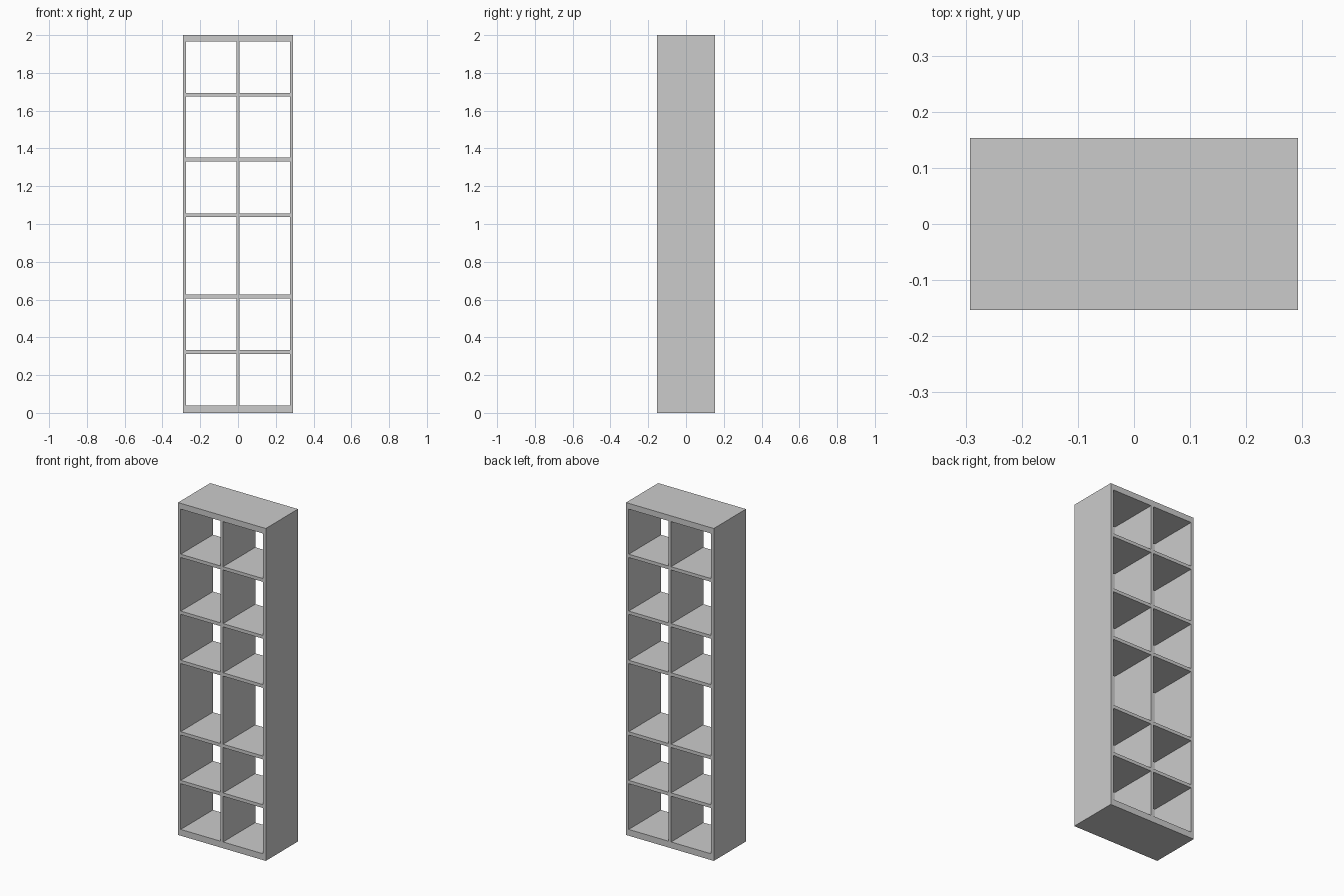
import bpy, bmesh

if "Cube" in bpy.data.objects:
    bpy.data.objects.remove(bpy.data.objects["Cube"])

HALF_W, HALF_D, HEIGHT = 0.292, 0.153, 2.0
SIDE, DIVIDER, SHELF = 0.018, 0.016, 0.02
BASE, TOP = 0.038, 0.035
SHELF_CENTRES = [0.323, 0.616, 1.046, 1.342, 1.684]

# Board edges across the front: even strips are boards, odd strips are openings
xs = [-HALF_W, -HALF_W + SIDE, -DIVIDER / 2, DIVIDER / 2, HALF_W - SIDE, HALF_W]
zs = [0, BASE]
for c in SHELF_CENTRES:
    zs += [c - SHELF / 2, c + SHELF / 2]
zs += [HEIGHT - TOP, HEIGHT]

# Front lattice of the shelf unit
bm = bmesh.new()
grid = [[bm.verts.new((x, -HALF_D, z)) for x in xs] for z in zs]
for j in range(len(zs) - 1):
    for i in range(len(xs) - 1):
        if i % 2 and j % 2:
            continue  # compartment opening
        bm.faces.new((grid[j][i], grid[j][i + 1], grid[j + 1][i + 1], grid[j + 1][i]))

# Push the lattice through the full depth, leaving the back open
front = bm.faces[:]
ext = bmesh.ops.extrude_face_region(bm, geom=front, use_keep_orig=True)
back = [g for g in ext["geom"] if isinstance(g, bmesh.types.BMVert)]
bmesh.ops.translate(bm, verts=back, vec=(0, 2 * HALF_D, 0))
bmesh.ops.recalc_face_normals(bm, faces=bm.faces[:])
# Merge coplanar strips into clean board faces
bmesh.ops.dissolve_limit(bm, angle_limit=0.01, verts=bm.verts[:],
                         edges=[e for e in bm.edges
                                if abs(e.verts[0].co.y - e.verts[1].co.y) > 0.1])

mesh = bpy.data.meshes.new("bookcase_frame")
bm.to_mesh(mesh)
bm.free()
obj = bpy.data.objects.new("bookcase_frame", mesh)
bpy.context.collection.objects.link(obj)
